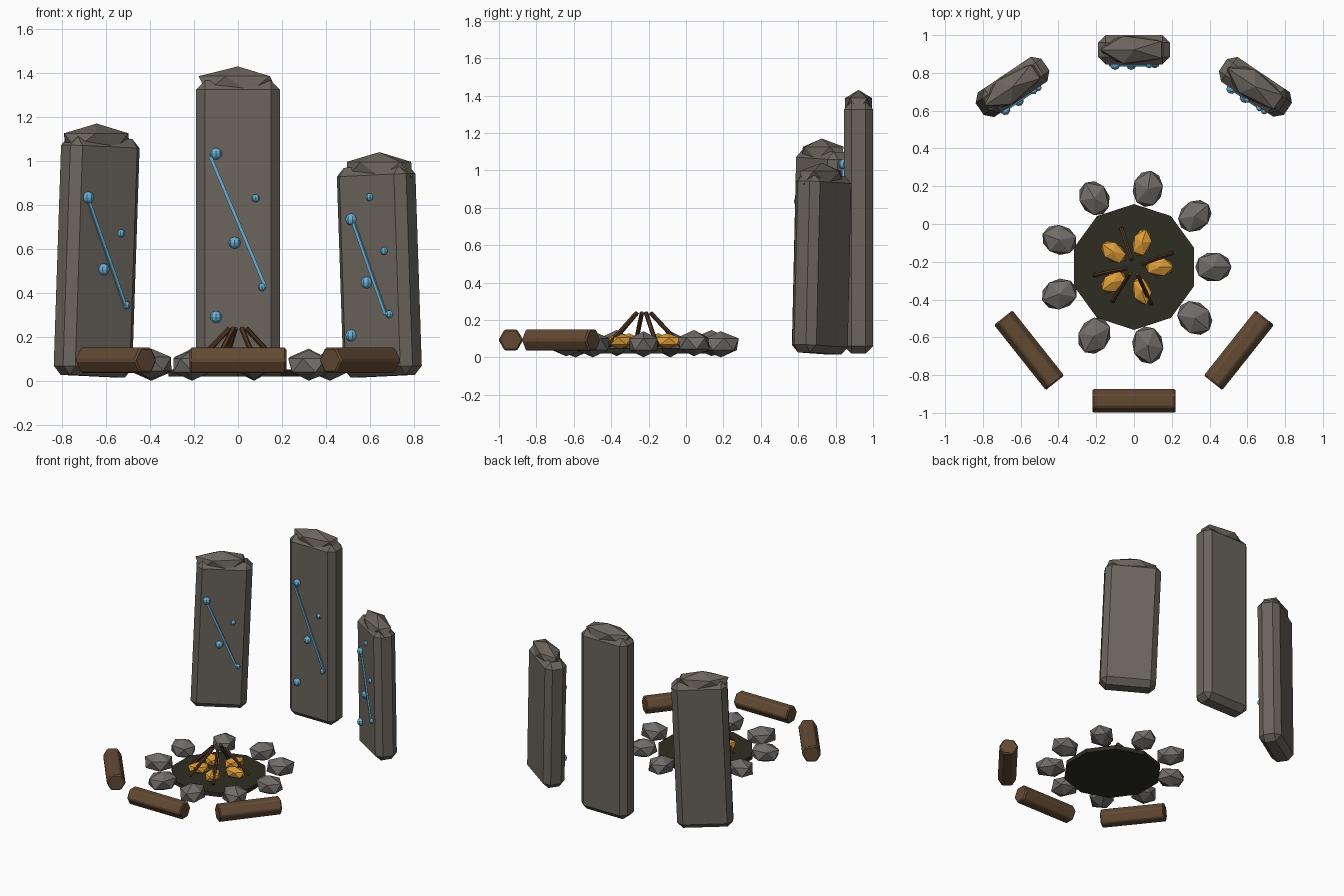
import bpy, bmesh, random
from math import sin, cos, radians, pi
from mathutils import Matrix, Vector

random.seed(4)
cube = bpy.data.objects.get("Cube")
if cube:
    bpy.data.objects.remove(cube, do_unlink=True)


def material(name, rgb):
    m = bpy.data.materials.new(name)
    m.use_nodes = True
    m.diffuse_color = (*rgb, 1)
    m.node_tree.nodes["Principled BSDF"].inputs["Base Color"].default_value = (*rgb, 1)
    return m


SLAB = material("slab stone grey", (0.145, 0.128, 0.108))
STONE = material("ring stone grey", (0.165, 0.153, 0.143))
WOOD = material("log brown", (0.125, 0.068, 0.034))
STICK = material("stick brown", (0.085, 0.037, 0.017))
ASH = material("ash black", (0.027, 0.027, 0.016))
FLAME = material("ember orange", (0.72, 0.33, 0.04))
GLOW = material("glowing blue", (0.14, 0.43, 0.66))


def part(name, shape, size, mat, at, rot=Matrix(), bevel=0.0, sides=6):
    """One primitive of the given half sizes, turned and placed."""
    bm = bmesh.new()
    if shape == "box":
        bmesh.ops.create_cube(bm, size=2)
    elif shape == "rock":
        bmesh.ops.create_icosphere(bm, subdivisions=1, radius=1)
    elif shape == "bead":
        bmesh.ops.create_uvsphere(bm, u_segments=8, v_segments=6, radius=1)
    else:
        bmesh.ops.create_cone(bm, cap_ends=True, segments=sides,
                              radius1=1, radius2=1, depth=2)
    bmesh.ops.scale(bm, vec=size, verts=bm.verts)
    if bevel:
        bmesh.ops.bevel(bm, geom=bm.edges[:], offset=bevel, segments=1,
                        affect="EDGES", profile=0.5)
    me = bpy.data.meshes.new(name)
    bm.to_mesh(me)
    bm.free()
    me.materials.append(mat)
    ob = bpy.data.objects.new(name, me)
    bpy.context.collection.objects.link(ob)
    ob.matrix_world = Matrix.Translation(at) @ rot
    return ob


def turn(angle, axis="Z"):
    return Matrix.Rotation(angle, 4, axis)


FIRE = Vector((0, -0.2275, 0))


def around(angle, radius, z):
    """A point on a circle about the fire."""
    return FIRE + Vector((radius * cos(angle), radius * sin(angle), z))


# Standing slabs with a rough cap, glowing beads and a slanted glowing line
BEADS = [(-0.1, 0.765, 0.027), (0.08, 0.615, 0.018), (-0.015, 0.465, 0.027),
         (0.11, 0.315, 0.018), (-0.1, 0.215, 0.027), (0, 0.87, 0.018)]
SLABS = [("right", 34, 1.09, 0.04, 4), ("middle", 0, 1.35, 0, 5),
         ("left", -34, 0.96, -0.04, 6)]
for side, degrees, height, lean, count in SLABS:
    face = radians(degrees)
    spin = turn(face)
    base = around(pi / 2 + face, 1.15, 0)
    top = height + 0.015
    up = Vector((0, 0, (top + 0.02) / 2))
    part(side + "_slab", "box", (0.19, 0.078, (top - 0.02) / 2), SLAB,
         base + up, spin @ turn(lean, "Y"), bevel=0.04)
    part(side + "_slab_cap", "rock", (0.2, 0.085, 0.08), SLAB,
         base + Vector((0, 0, height)), spin @ turn(pi))
    for i, (u, level, radius) in enumerate(BEADS[:count]):
        spot = base + spin @ Vector((u, -0.08, level * height))
        part(f"{side}_bead_{i + 1}", "bead", (radius,) * 3, GLOW, spot, spin)
    part(side + "_glow_line", "box", (0.0075, 0.0075, 0.24 * height), GLOW,
         base + spin @ Vector((0, -0.08, 0.535 * height)), spin @ turn(-0.4, "Y"))

# Fire pit: ash disc and ring of stones
part("ash_disc", "cylinder", (0.333, 0.333, 0.015), ASH,
     FIRE + Vector((0, 0, 0.035)), sides=10)
for i in range(9):
    a = radians(40 * i)
    s = random.uniform(0.94, 1.02)
    part(f"ring_stone_{i + 1}", "rock", (0.112 * s, 0.092 * s, 0.07), STONE,
         around(a, 0.42, 0.07 + (0.006 * (i % 2))), turn(a))

# Embers pointing outward from the centre
for i in range(5):
    a = radians(72 * i)
    part(f"ember_{i + 1}", "rock", (0.083, 0.055, 0.042), FLAME,
         around(a, 0.135, 0.087), turn(a))

# Sticks leaning together over the embers
for i, degrees in enumerate((20, 108, 192, 238, 295)):
    a = radians(degrees)
    foot, tip = around(a, 0.215, 0.06), around(a, 0.04, 0.238)
    aim = (tip - foot).to_track_quat("Z", "Y").to_matrix().to_4x4()
    part(f"stick_{i + 1}", "cylinder", (0.012, 0.012, (tip - foot).length / 2),
         STICK, (foot + tip) / 2, aim)

# Log seats round the front
for side, swing in (("right", -0.9), ("middle", 0), ("left", 0.9)):
    part(side + "_log_seat", "cylinder", (0.066, 0.066, 0.22), WOOD,
         around(-pi / 2 + swing, 0.709, 0.093),
         turn(swing) @ turn(pi / 2, "Y"), bevel=0.008)
